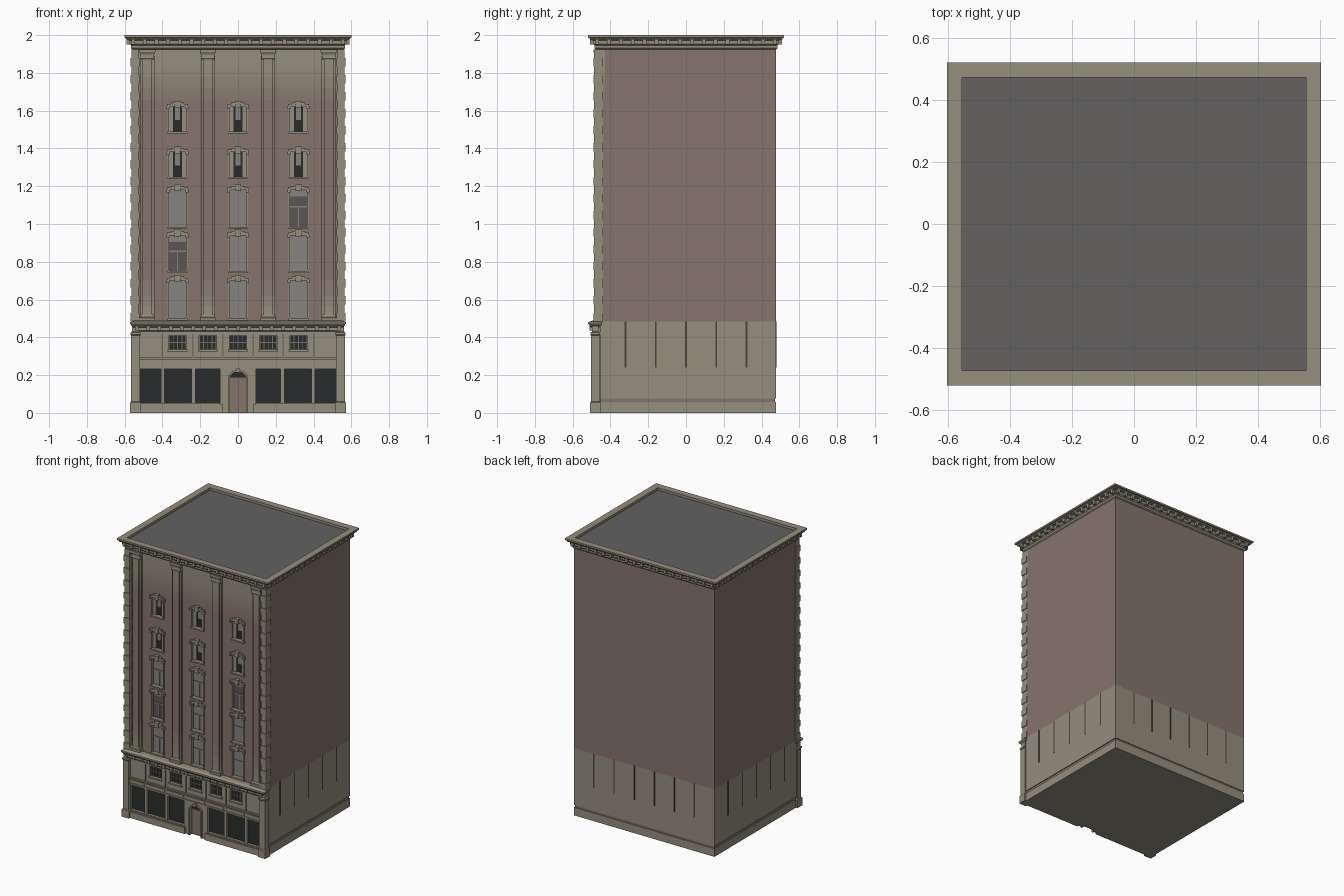
import bpy, bmesh, math

if "Cube" in bpy.data.objects:
    bpy.data.objects.remove(bpy.data.objects["Cube"])

# ---------- materials ----------
def mat(name, r, g, b):
    m = bpy.data.materials.new(name)
    m.diffuse_color = [((c / 255 + 0.055) / 1.055) ** 2.4 for c in (r, g, b)] + [1]
    m.use_nodes = True
    m.node_tree.nodes["Principled BSDF"].inputs["Base Color"].default_value = m.diffuse_color
    return m

PINK, STONE = (134, 117, 108), (148, 142, 125)
tones = [mat(f"wall_tone_{i}", *[p + (s - p) * i / 6 for p, s in zip(PINK, STONE)]) for i in range(7)]
pink, stone = tones[0], tones[6]
trim = mat("dark_stone", 116, 110, 96)
roof_grey = mat("roof_grey", 99, 98, 97)
black = mat("shop_glass", 42, 43, 44)
glass = mat("pale_glass", 134, 131, 126)
dim = mat("dim_glass", 92, 86, 86)
slit = mat("slit_dark", 74, 70, 60)

# ---------- helpers ----------
def finish(name, bm, mats):
    bmesh.ops.recalc_face_normals(bm, faces=bm.faces)
    me = bpy.data.meshes.new(name)
    bm.to_mesh(me)
    bm.free()
    for m in mats:
        me.materials.append(m)
    ob = bpy.data.objects.new(name, me)
    bpy.context.collection.objects.link(ob)
    return ob

def boxes(name, items, m=stone):
    """One object from many boxes (x0, x1, y0, y1, z0, z1)."""
    bm = bmesh.new()
    for x0, x1, y0, y1, z0, z1 in items:
        vs = bmesh.ops.create_cube(bm, size=1)["verts"]
        for v in vs:
            v.co = ((x0 + x1) / 2 + v.co.x * (x1 - x0), (y0 + y1) / 2 + v.co.y * (y1 - y0),
                    (z0 + z1) / 2 + v.co.z * (z1 - z0))
    return finish(name, bm, [m])

def loft(name, x0, x1, y0, y1, prof, mats, cap=None):
    """Rectangle grown by offset d at each height z; one material per band."""
    bm = bmesh.new()
    rings = [[bm.verts.new(p) for p in ((x0 - d, y0 - d, z), (x1 + d, y0 - d, z),
             (x1 + d, y1 + d, z), (x0 - d, y1 + d, z))] for d, z in prof]
    bm.faces.new(rings[0][::-1])
    top = bm.faces.new(rings[-1])
    top.material_index = len(mats) - 1 if cap is None else len(mats)
    for i, (a, b) in enumerate(zip(rings, rings[1:])):
        for k in range(4):
            f = bm.faces.new((a[k], a[(k + 1) % 4], b[(k + 1) % 4], b[k]))
            f.material_index = min(i, len(mats) - 1)
    return finish(name, bm, mats + ([cap] if cap else []))

def prism(name, pts, y0, y1, m):
    """Outline in x, z extruded along y."""
    bm = bmesh.new()
    f = bm.faces.new([bm.verts.new((x, y0, z)) for x, z in pts])
    ext = bmesh.ops.extrude_face_region(bm, geom=[f])
    bmesh.ops.translate(bm, verts=[v for v in ext["geom"] if isinstance(v, bmesh.types.BMVert)],
                        vec=(0, y1 - y0, 0))
    return finish(name, bm, [m])

def cut(ob, cutter):
    cutter.hide_render = True
    cutter.display_type = 'WIRE'
    mod = ob.modifiers.new("openings", 'BOOLEAN')
    mod.operation, mod.object, mod.solver = 'DIFFERENCE', cutter, 'EXACT'

def both(items):
    return items + [(-b, -a, *rest) for a, b, *rest in items]

# ---------- body ----------
W, B = 0.56, 0.476
boxes("base_plinth", [(-W, W, -0.455, B, 0, 0.058)])
boxes("base_groove", [(-W + .006, W - .006, -0.455, B - .006, 0.058, 0.076)], pink)
boxes("lower_body", [(-W, W, -0.455, B, 0.076, 0.485)])
boxes("upper_body", [(-W, W, -0.43, B, 0.485, 1.93)], pink)

# dark slits on the sides and back
ys = [-.32, -.16, 0, .16, .32]
boxes("wall_slits", both([(W - .01, W + .002, y - .005, y + .005, .24, .485) for y in ys])
      + [(x - .005, x + .005, B - .01, B + .002, .24, .485) for x in (-.4, -.24, -.08, .08, .24, .4)], slit)

# ---------- upper front wall with window openings ----------
cols = (-.32, 0, .32)
tall = [(.50, .70), (.75, .94), (.985, 1.18)]
short = [(1.25, 1.38), (1.49, 1.62)]
wall = boxes("upper_front_wall", [(-W, W, -.455, -.43, .485, 1.66)], pink)
cut(wall, boxes("window_cutter", [(x - .047, x + .047, -.5, -.42, a, b)
                                  for x in cols for a, b in tall + short]))
n = 6
loft("faded_front_wall", -W, W, -.455, -.43,
     [(0, 1.66 + .03 * i) for i in range(n)] + [(0, 1.93)], tones[1:])

# glass and sashes
dark_set = {(-.32, .75), (.32, .985)}
pale, dusk, sash = [], [], []
for x in cols:
    for a, b in tall:
        pane = (x - .047, x + .047, -.437, -.428)
        if (x, a) in dark_set:
            m = b - .035
            dusk.append((*pane, a, m))
            pale.append((*pane, m, b))
        else:
            pale.append((*pane, a, b))
        h = (a + b) / 2 + .01
        sash += [(x - .047, x + .047, -.442, -.436, h - .004, h + .004),
                 (x - .003, x + .003, -.441, -.436, a, h)]
boxes("tall_window_panes", pale, glass)
boxes("open_window_panes", dusk, dim)
boxes("window_sashes", sash, glass)
boxes("short_window_panes", [(x - .047, x + .047, -.435, -.428, a, b) for x in cols for a, b in short], black)
boxes("short_window_blinds", [(x - .014, x + .014, -.438, -.434, a + .06, b) for x in cols for a, b in short], glass)
boxes("short_window_jambs", [(x + s * .034 - .013, x + s * .034 + .013, -.445, -.434, a, b)
                             for x in cols for a, b in short for s in (-1, 1)])

# lintels with raised centre, sills and side frames
surround = []
for x in cols:
    for a, b in tall + short:
        surround += [(x - .055, x + .055, -.47, -.45, b, b + .014),
                     (x - .035, x + .035, -.472, -.45, b + .014, b + .022),
                     (x - .016, x + .016, -.478, -.45, b - .006, b + .03),
                     (x - .053, x + .053, -.468, -.45, a - .01, a)]
        for s in (-1, 1):
            surround += [(x + s * .049 - .003, x + s * .049 + .003, -.461, -.45, a, b),
                         (x + s * .051 - .008, x + s * .051 + .008, -.474, -.45, b - .012, b + .004)]
boxes("window_surrounds", surround)

# ---------- pilasters and quoins ----------
zs = [.515, .56, .62, .7, 1.66, 1.72, 1.78, 1.89]
band = [stone, tones[4], tones[2], pink, tones[2], tones[4], stone]
for i, x in enumerate((-.48, -.16, .16, .48)):
    loft(f"pilaster_back_{i}", x - .037, x + .037, -.467, -.45, [(0, z) for z in zs], band)
    loft(f"pilaster_shaft_{i}", x - .025, x + .025, -.481, -.45, [(0, z) for z in zs], band)
    loft(f"pilaster_base_{i}", x - .034, x + .034, -.483, -.45,
         [(.007, .485), (.007, .503), (.003, .507), (.003, .513), (0, .52)], [stone])
    loft(f"pilaster_capital_{i}", x - .034, x + .034, -.481, -.45,
         [(0, 1.87), (.003, 1.875), (.001, 1.885), (.001, 1.897), (.008, 1.91), (.008, 1.925)], [stone])

quoins = []
for k in range(32):
    z, e = .485 + .045 * k, (k % 2) * .005
    quoins.append((.521 + e, .568 - e, -.491 + e, -.44, z, z + .045))
boxes("corner_quoins", both(quoins))

# ---------- street-level front ----------
shops = both([(.095, .225), (.245, .388), (.408, .518)])
mez = (-.32, -.16, 0, .16, .32)
front = boxes("street_front", [(-.53, .53, -.48, -.45, 0, .485)])
cut(front, boxes("shop_cutter", [(a, b, -.6, -.4, .055, .232) for a, b in shops]
                 + [(x - .046, x + .046, -.6, -.4, .335, .41) for x in mez]))
arch = [(.043 * math.cos(t * math.pi / 12), .183 + .034 * math.sin(t * math.pi / 12)) for t in range(13)]
cut(front, prism("door_cutter", [(-.043, -.02), (.043, -.02)] + arch, -.6, -.4, stone))
boxes("shop_windows", [(a, b, -.462, -.45, .055, .232) for a, b in shops], black)
boxes("mezzanine_glass", [(x - .046, x + .046, -.462, -.45, .335, .41) for x in mez], black)
boxes("mezzanine_bars", [(x + d - .002, x + d + .002, -.467, -.46, .335, .41)
                         for x in mez for d in (-.044, -.023, 0, .023, .044)]
      + [(x - .046, x + .046, -.467, -.46, z, z + .004) for x in mez for z in (.335, .37, .406)], trim)

# door, fanlight and arched surround
boxes("door", [(-.042, .042, -.463, -.45, 0, .183)], pink)
boxes("door_bars", [(-.043, .043, -.47, -.45, .18, .187), (-.002, .002, -.466, -.45, 0, .18)], trim)
prism("fanlight", arch, -.463, -.45, black)
outer = [(x * 1.25, .183 + (z - .183) * 1.3) for x, z in arch]
prism("door_arch", arch + outer[::-1], -.49, -.475, stone)
boxes("door_jambs", both([(.043, .054, -.49, -.475, 0, .183)]) + [(-.008, .008, -.496, -.475, .214, .238)])

# plinths, sign panels, fillets and bands
boxes("shop_plinths", both([(.08, .53, -.494, -.45, 0, .045), (.09, .53, -.488, -.45, .045, .053)]))
boxes("sign_panels", [(a, b, -.487, -.47, .254, .274) for a, b in shops] + [(-.075, .075, -.487, -.47, .254, .274)])
boxes("front_bands", [(-.525, .525, -.492, -.47, .282, .292), (-.525, .525, -.486, -.47, .24, .247),
                      (-.525, .525, -.486, -.47, .418, .43)])
boxes("front_fillets", both([(x - .004, x + .004, -.486, -.47, .292, .418) for x in (.08, .24, .4)]), trim)
boxes("mezzanine_sills", [(x - .052, x + .052, -.488, -.47, .325, .335) for x in mez]
      + [(x - .05, x + .05, -.484, -.47, .41, .415) for x in mez])

# corner piers
for s in (-1, 1):
    loft(f"corner_pier_{'left' if s < 0 else 'right'}", s * .543 - .023, s * .543 + .023, -.502, -.458,
         [(.006, 0), (.006, .055), (0, .06), (0, .41), (.004, .415), (.004, .425), (-.004, .43), (-.004, .485)],
         [stone])

# lower cornice with brackets
loft("lower_cornice", -.545, .545, -.492, -.47,
     [(0, .43), (.006, .437), (.006, .452), (.014, .457), (.022, .466), (.026, .472), (.026, .48), (.006, .488)],
     [stone, stone, stone, trim, trim, stone, stone])
boxes("lower_brackets", [(-.535 + .0595 * k - .009, -.535 + .0595 * k + .009, -.511, -.48, .436, .46)
                         for k in range(19)])

# ---------- roof cornice ----------
loft("roof_cornice", -W, W, -.478, .478,
     [(0, 1.925), (.006, 1.931), (.006, 1.945), (.014, 1.953), (.014, 1.972), (.03, 1.975), (.034, 1.984),
      (.042, 1.988), (.042, 2.0), (-.006, 2.0), (-.006, 1.982)],
     [stone] * 5 + [trim] * 2 + [stone] * 3, roof_grey)
xs = [-.555 + 1.11 * k / 18 for k in range(19)]
yb = [-.47 + .94 * k / 15 for k in range(16)]
boxes("roof_brackets", [(x - .01, x + .01, s * .493 - .015, s * .493 + .015, 1.95, 1.976) for x in xs for s in (-1, 1)]
      + both([(.56, .59, y - .01, y + .01, 1.95, 1.976) for y in yb]))
